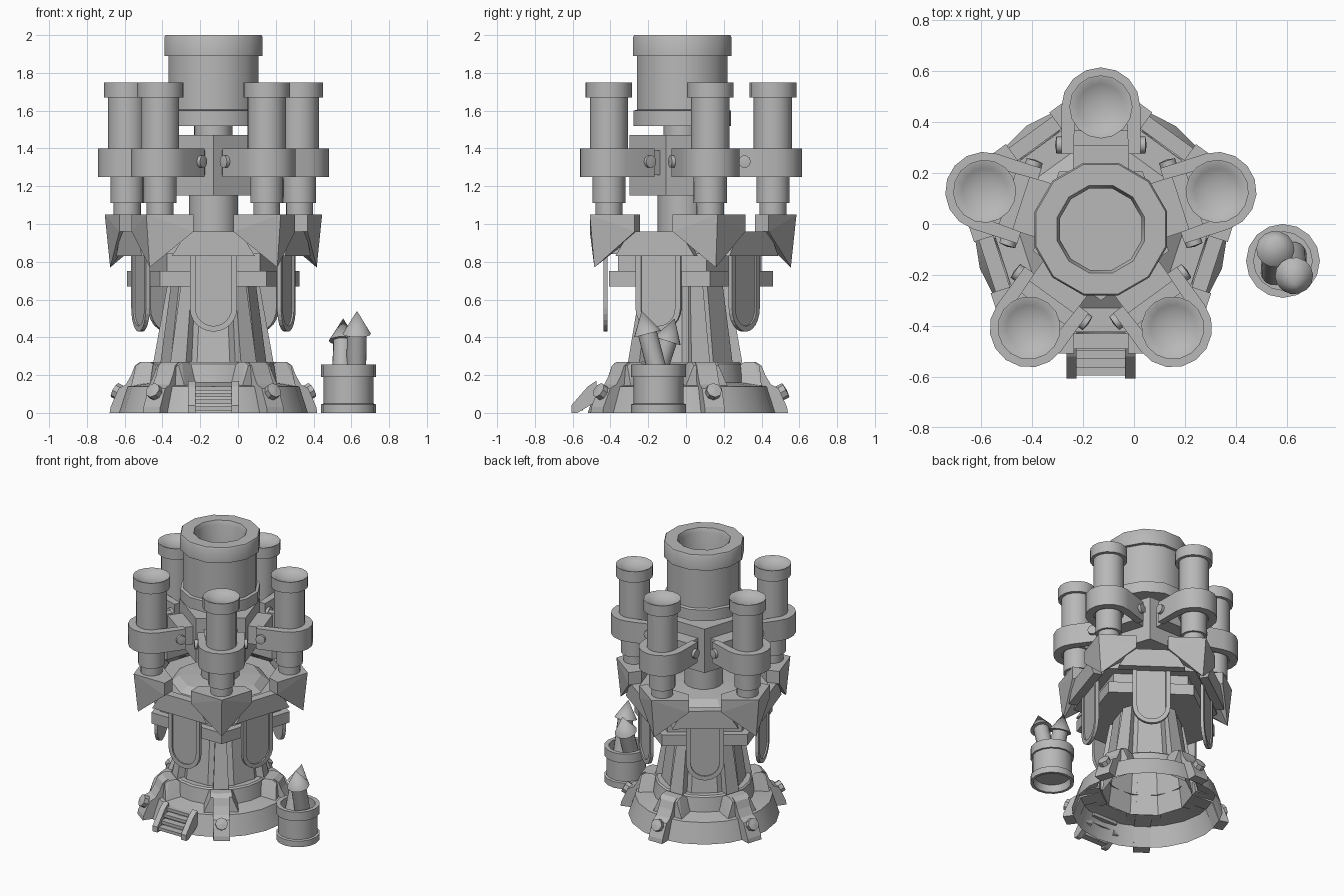
import bpy, bmesh, math
from mathutils import Matrix, Vector

if "Cube" in bpy.data.objects:
    bpy.data.objects.remove(bpy.data.objects["Cube"])

mat = bpy.data.materials.new("plain grey")
mat.diffuse_color = (0.48, 0.48, 0.48, 1)
mat.use_nodes = True
mat.node_tree.nodes["Principled BSDF"].inputs["Base Color"].default_value = mat.diffuse_color
CENTRE = Matrix.Translation((-0.13, -0.02, 0))
CORNERS = [math.radians(90 + 72 * k) for k in range(5)]   # gun directions
SIDES = [math.radians(-90 + 72 * k) for k in range(5)]    # wall directions
UPRIGHT = Matrix.Rotation(math.pi / 2, 4, 'X')            # profile y becomes z


def turn(a):
    return CENTRE @ Matrix.Rotation(a, 4, 'Z')


def finish(name, bm, m, angle=None):
    bmesh.ops.recalc_face_normals(bm, faces=bm.faces)
    me = bpy.data.meshes.new(name)
    bm.to_mesh(me)
    bm.free()
    me.transform(m)
    me.materials.append(mat)
    ob = bpy.data.objects.new(name, me)
    bpy.context.collection.objects.link(ob)
    if angle:
        bpy.ops.object.select_all(action='DESELECT')
        ob.select_set(True)
        bpy.context.view_layer.objects.active = ob
        bpy.ops.object.shade_smooth_by_angle(angle=math.radians(angle))
    return ob


def lathe(name, prof, n, m, spin=0.0, angle=None):
    """Turn a (radius, z) profile about z; radius 0 closes it."""
    bm = bmesh.new()
    rings = []
    for r, z in prof:
        if r == 0:
            rings.append([bm.verts.new((0, 0, z))] * n)
        else:
            rings.append([bm.verts.new((r * math.cos(spin + math.tau * i / n),
                                        r * math.sin(spin + math.tau * i / n), z)) for i in range(n)])
    for a, b in zip(rings, rings[1:]):
        for i in range(n):
            j = (i + 1) % n
            bm.faces.new(list(dict.fromkeys((a[i], a[j], b[j], b[i]))))
    return finish(name, bm, m, angle)


def extrude(name, pts, z0, z1, m, angle=None):
    """Extrude an outline along local z."""
    bm = bmesh.new()
    lo = [bm.verts.new((x, y, z0)) for x, y in pts]
    hi = [bm.verts.new((x, y, z1)) for x, y in pts]
    bm.faces.new(lo)
    bm.faces.new(hi)
    for i in range(len(pts)):
        j = (i + 1) % len(pts)
        bm.faces.new((lo[i], lo[j], hi[j], hi[i]))
    return finish(name, bm, m, angle)


def hull(name, pts, m):
    bm = bmesh.new()
    for p in pts:
        bm.verts.new(p)
    bmesh.ops.convex_hull(bm, input=bm.verts)
    bmesh.ops.dissolve_limit(bm, angle_limit=0.02, verts=bm.verts, edges=bm.edges)
    return finish(name, bm, m)


def arc(cx, cy, r, a0, a1, n):
    return [(cx + r * math.cos(math.radians(a0 + (a1 - a0) * i / n)),
             cy + r * math.sin(math.radians(a0 + (a1 - a0) * i / n))) for i in range(n + 1)]


UP = math.pi / 2
DOWN = -math.pi / 2

# Base skirt (open underneath) and tapering tower
lathe("base", [(.50, 0), (.455, .14), (.335, .16), (.32, .26), (.31, .27), (.27, .27)], 20, CENTRE, UP, 25)
lathe("tower", [(.30, .13), (.28, .27), (.225, .68), (0, .68)], 10, CENTRE, UP + math.pi / 10)

# Tower ledge, collar and gun deck
lathe("ledge", [(0, .67), (.48, .67), (.48, .75), (0, .75)], 5, CENTRE, UP)
lathe("collar", [(0, .74), (.42, .74), (.42, .85), (0, .85)], 5, CENTRE, UP)
lathe("deck", [(0, .84), (.50, .84), (.50, .91), (0, .91)], 5, CENTRE, UP)
lathe("deck_step", [(.34, .90), (.27, .95), (0, .97)], 10, CENTRE, UP + math.pi / 10)

# Central column, pentagonal mount block and neck
lathe("column", [(.13, .92), (.13, 1.16)], 16, CENTRE, 0, 35)
lathe("mount_block", [(0, 1.15), (.28, 1.15), (.28, 1.47), (0, 1.47)], 5, CENTRE, DOWN)
lathe("neck", [(.10, 1.46), (.10, 1.53)], 12, CENTRE, 0, 35)

# Large central barrel with deep bore
lathe("main_barrel", [(0, 1.52), (.267, 1.52), (.267, 1.60), (.247, 1.605), (.247, 1.89),
                      (.269, 1.89), (.269, 1.99), (.263, 2.0), (.178, 2.0), (.166, 1.97),
                      (.166, 1.62), (0, 1.62)], 12, CENTRE, math.pi / 12, 35)

for a in CORNERS:
    T = turn(a)
    G = T @ Matrix.Translation((.48, 0, 0))
    # Small gun with dished muzzle
    lathe("gun", [(0, .93), (.072, .93), (.072, 1.11), (.088, 1.11), (.088, 1.26), (.102, 1.26),
                  (.102, 1.67), (.124, 1.67), (.124, 1.75), (.118, 1.75), (.09, 1.732),
                  (.05, 1.718), (0, 1.713)], 16, G, 0, 35)
    # U-shaped clamp strap with short arms
    outer = [(.295, -.155)] + arc(.48, 0, .155, -90, 90, 8) + [(.295, .155)]
    inner = [(.295, .108)] + arc(.48, 0, .100, 90, -90, 8) + [(.295, -.108)]
    extrude("clamp", outer + inner, 1.25, 1.40, T, 35)
    # Bracket joining the clamp to the mount block
    extrude("clamp_bracket", [(.20, -.11), (.33, -.11), (.33, .11), (.20, .11)], 1.26, 1.39, T)
    for s in (-1, 1):
        # Clamp bolts
        B = T @ Matrix.Translation((.33, s * .15, 1.33)) @ Matrix.Rotation(-s * UP, 4, 'X')
        lathe("clamp_bolt", [(.033, 0), (.033, .025), (0, .03)], 10, B, 0, 40)
    # Corner bastion ending in a low point
    c, s54 = math.cos(math.radians(54)), math.sin(math.radians(54))
    au, av = .605 - .25 * c, .25 * s54
    pts = [(.605, 0, 1.05), (.575, 0, .77)]
    for s in (-1, 1):
        for z in (.96, 1.05):
            pts += [(au, s * av, z), (au - .09 * s54, s * (av - .09 * c), z)]
    hull("bastion", pts, T)
    # Tower rib
    hull("tower_rib", [(u, v, z) for z, q, r, w in ((.17, .28, .335, .055), (.68, .20, .245, .035))
                       for u in (q, r) for v in (-w, w)], T)
    # Rounded foot clasping the base, with bolt
    foot = [(.31, .15), (.31, .25), (.33, .27), (.39, .27), (.42, .25), (.44, .20),
            (.47, .15), (.51, .13), (.555, .03), (.56, 0), (.49, 0), (.44, .13)]
    extrude("foot", foot, -.055, .055, T @ UPRIGHT)
    hull("foot_cheek", [(u, v, z) for u, z, w in ((.30, .15, .115), (.42, .145, .115),
         (.30, .25, .08), (.33, .27, .07), (.38, .27, .07), (.41, .25, .07))
         for v in (-w, w)], T)
    B = T @ Matrix.Translation((.50, 0, .095)) @ Matrix.Rotation(math.radians(62), 4, 'Y')
    lathe("foot_bolt", [(.042, 0), (.042, .055), (0, .06)], 8, B, 0)

for a in SIDES:
    T = turn(a)
    # Low parapet between bastions
    hull("parapet", [(u, v * s, z) for u in (.41, .47) for s in (-1, 1)
                     for v, z in ((.14, .96), (.22, .83))], T)
    # Hanging rounded shield: plate with raised border
    H = T @ Matrix(((0, 0, 1, 0), (1, 0, 0, 0), (0, 1, 0, 0), (0, 0, 0, 1)))
    out = [(-.125, .84)] + arc(0, .555, .125, 180, 360, 12) + [(.125, .84)]
    inn = [(-.095, .84)] + arc(0, .555, .095, 180, 360, 12) + [(.095, .84)]
    extrude("shield_plate", out, .395, .407, H)
    extrude("shield_border", out + inn[::-1], .395, .417, H)

# Entry stairs at the front: open slats between two rails
F = turn(DOWN)
for i in range(4):
    u, z = .575 - .032 * i, .035 * (i + 1)
    extrude("stair_tread", [(u - .05, -.10), (u, -.10), (u, .10), (u - .05, .10)], z - .022, z, F)
rail = [(.455, .06), (.555, 0), (.587, 0), (.587, .04), (.50, .14), (.455, .17)]
for v in (-.115, .115):
    extrude("stair_side", rail, -.02, .02, F @ Matrix.Translation((0, v, 0)) @ UPRIGHT)

# Ammunition tub with open top
TUB = Matrix.Translation((.585, -.145, 0))
lathe("tub", [(0, .05), (.115, .05), (.125, 0), (.145, 0), (.145, .045), (.132, .05), (.132, .19),
              (.145, .19), (.145, .255), (.115, .255), (.115, .10), (0, .10)], 16, TUB, 0, 35)

# Two tilted rounds standing in the tub
for foot_p, tip_p in (((.625, -.12, .10), (.63, -.235, .54)), ((.55, -.19, .10), (.557, -.06, .50))):
    p, d = Vector(foot_p), Vector(tip_p) - Vector(foot_p)
    L = d.length
    R = Matrix.Translation(p) @ d.to_track_quat('Z', 'Y').to_matrix().to_4x4()
    lathe("round", [(0, 0), (.052, 0), (.052, L - .125), (.075, L - .125), (0, L)], 14, R, 0, 35)
